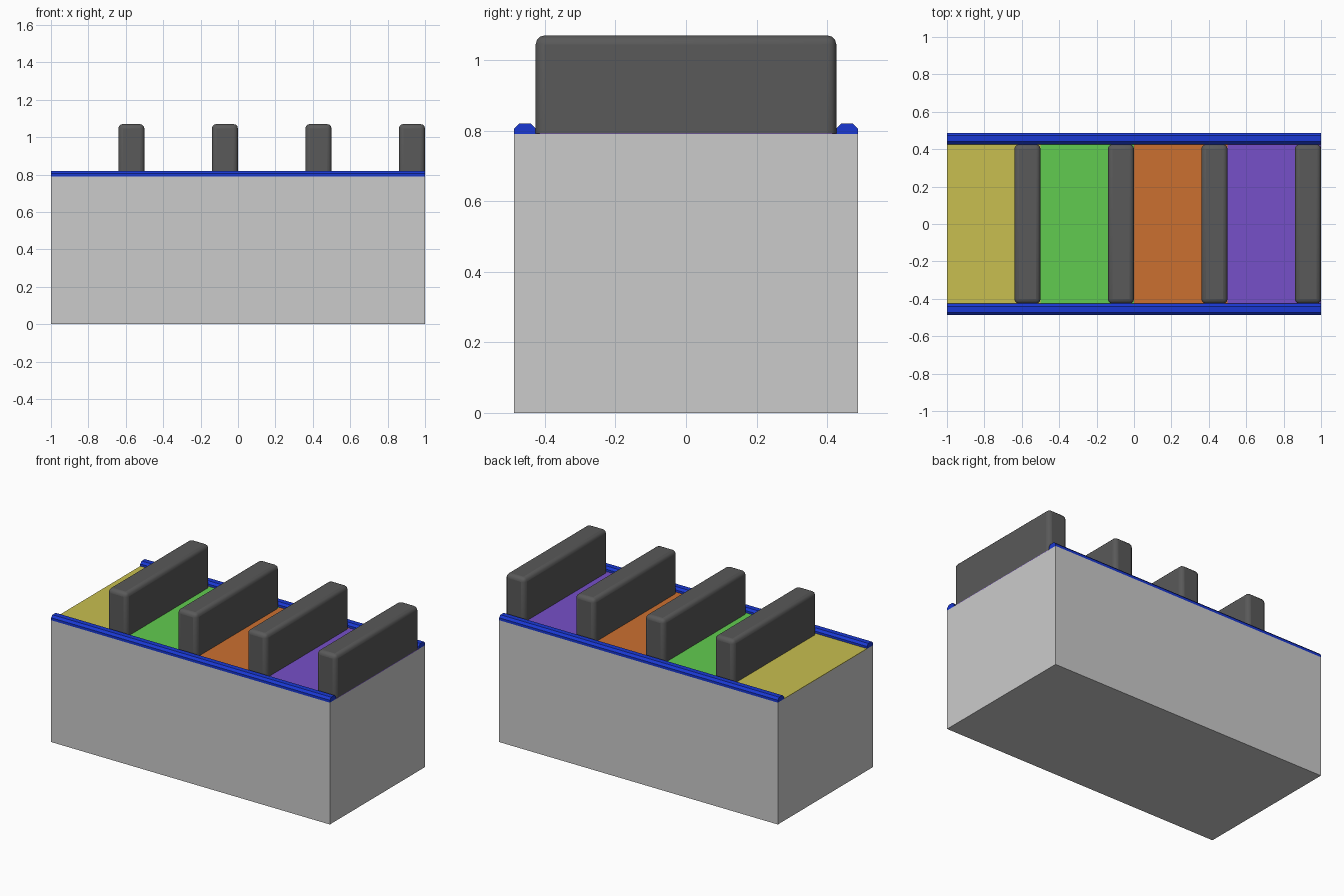
import bpy, bmesh

if "Cube" in bpy.data.objects:
    bpy.data.objects.remove(bpy.data.objects["Cube"])

HALF_Y, INNER_Y, BASE_Z = 0.487, 0.426, 0.79


def mat(name, color):
    m = bpy.data.materials.new(name)
    m.diffuse_color = (*color, 1)
    m.use_nodes = True
    m.node_tree.nodes["Principled BSDF"].inputs["Base Color"].default_value = m.diffuse_color
    return m


def box(name, lo, hi, material=None):
    bpy.ops.mesh.primitive_cube_add(size=1)
    ob = bpy.context.object
    ob.name = name
    for v in ob.data.vertices:
        v.co = [(lo[i] + hi[i]) / 2 + v.co[i] * (hi[i] - lo[i]) for i in range(3)]
    if material:
        ob.data.materials.append(material)
    return ob


# Solid base
box("base", (-1, -HALF_Y, 0), (1, HALF_Y, BASE_Z))

# Chamfered rails along both long sides
blue = mat("rail_blue", (0.01, 0.04, 0.65))
c = 0.014
top = BASE_Z + 0.03
profile = [(INNER_Y, BASE_Z), (HALF_Y, BASE_Z), (HALF_Y, top - c),
           (HALF_Y - c, top), (INNER_Y + c, top), (INNER_Y, top - c)]
for side, name in ((-1, "front_rail"), (1, "back_rail")):
    bm = bmesh.new()
    face = bm.faces.new([bm.verts.new((-1, side * y, z)) for y, z in profile])
    ext = bmesh.ops.extrude_face_region(bm, geom=[face], use_keep_orig=True)
    moved = [g for g in ext["geom"] if isinstance(g, bmesh.types.BMVert)]
    bmesh.ops.translate(bm, verts=moved, vec=(2, 0, 0))
    bmesh.ops.recalc_face_normals(bm, faces=bm.faces)
    me = bpy.data.meshes.new(name)
    bm.to_mesh(me)
    bm.free()
    me.materials.append(blue)
    bpy.context.collection.objects.link(bpy.data.objects.new(name, me))

# Four coloured bays, each closed by a rounded divider
dark = mat("divider_grey", (0.1, 0.1, 0.1))
bays = [("yellow", (0.58, 0.52, 0.08)), ("green", (0.12, 0.6, 0.08)),
        ("orange", (0.6, 0.16, 0.03)), ("purple", (0.18, 0.08, 0.58))]
for i, (name, color) in enumerate(bays):
    x0, x1 = -1 + i * 0.5, -0.5 + i * 0.5
    box(name + "_panel", (x0, -INNER_Y, BASE_Z - 0.002), (x1, INNER_Y, BASE_Z + 0.002),
        mat(name, color))
    d = box(name + "_divider", (x1 - 0.14, -INNER_Y, BASE_Z), (x1, INNER_Y, 1.07), dark)
    # Round every edge except the bottom ones
    weights = d.data.attributes.new("bevel_weight_edge", "FLOAT", "EDGE")
    for e in d.data.edges:
        if max(d.data.vertices[v].co.z for v in e.vertices) > BASE_Z + 0.1:
            weights.data[e.index].value = 1
    bev = d.modifiers.new("rounded_edges", "BEVEL")
    bev.limit_method = "WEIGHT"
    bev.width = 0.025
    bev.segments = 3
    bpy.ops.object.shade_smooth_by_angle()
